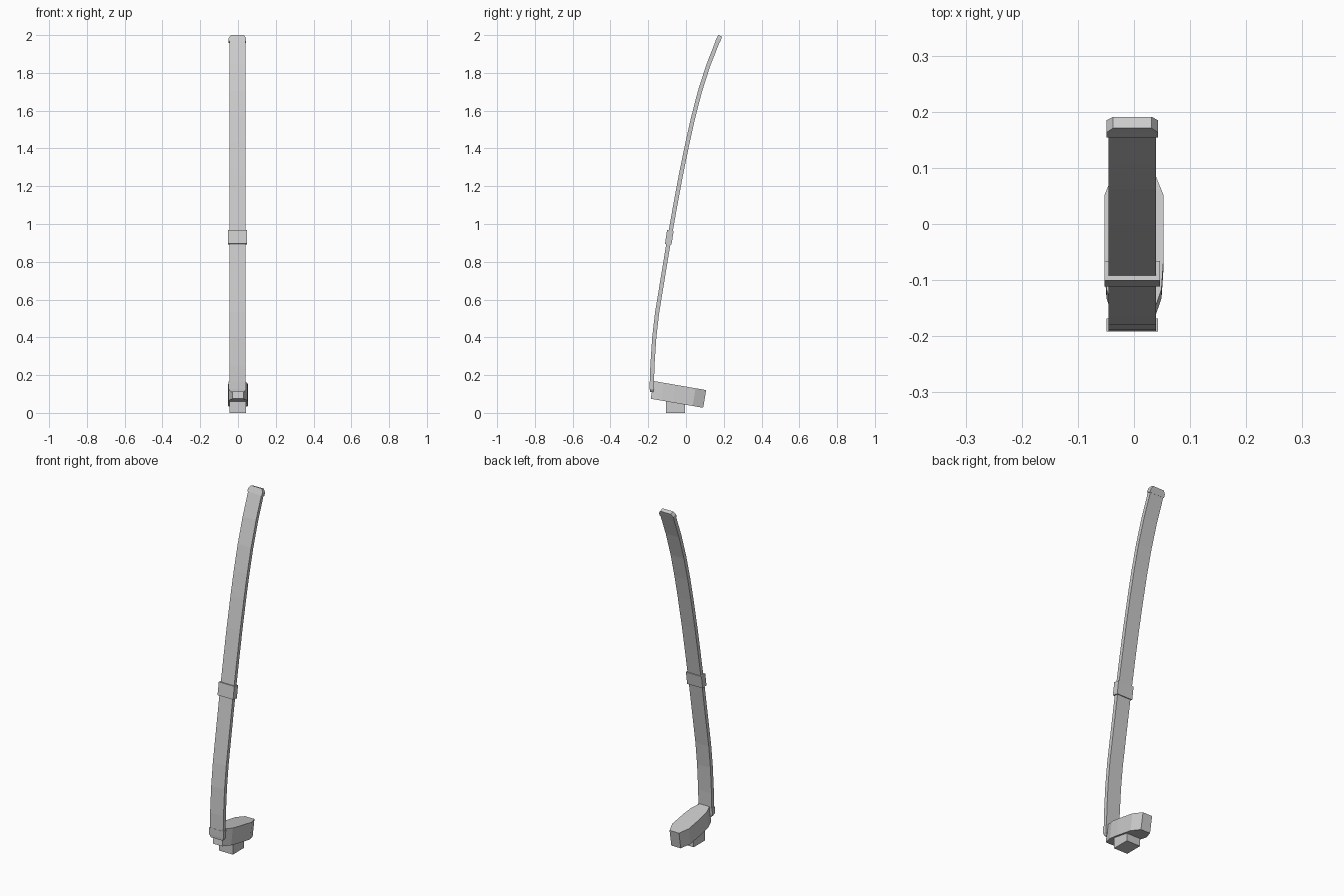
import bpy
from mathutils import Vector

if "Cube" in bpy.data.objects:
    bpy.data.objects.remove(bpy.data.objects["Cube"])


def mesh_object(name, verts, faces):
    me = bpy.data.meshes.new(name)
    me.from_pydata(verts, [], faces)
    me.validate()
    ob = bpy.data.objects.new(name, me)
    bpy.context.collection.objects.link(ob)
    return ob


def loft(name, rings):
    """Closed flat-faced skin through rings of equal point count."""
    n = len(rings[0])
    verts = [tuple(p) for r in rings for p in r]
    faces = [tuple(range(n))[::-1], tuple(range(len(verts) - n, len(verts)))]
    for k in range(len(rings) - 1):
        for i in range(n):
            a, b = k * n + i, k * n + (i + 1) % n
            faces.append((a, b, b + n, a + n))
    return mesh_object(name, verts, faces)


def band(name, stations, cx=-0.003):
    """Rectangular section along a path; station = (y, z, half width, half depth)."""
    pts = [Vector((cx, s[0], s[1])) for s in stations]
    rings = []
    for i, p in enumerate(pts):
        t = (pts[min(i + 1, len(pts) - 1)] - pts[max(i - 1, 0)]).normalized()
        nrm = Vector((0, t.z, -t.y))
        w, d = stations[i][2:]
        rings.append([p + Vector((sx * w, 0, 0)) + nrm * (sy * d)
                      for sx, sy in ((-1, -1), (1, -1), (1, 1), (-1, 1))])
    return loft(name, rings)


# long curved blade strip
path = [(-0.181, 0.13), (-0.178, 0.25), (-0.168, 0.40), (-0.153, 0.53),
        (-0.122, 0.72), (-0.094, 0.89), (-0.078, 0.98), (-0.053, 1.12),
        (-0.027, 1.26), (0.008, 1.43), (0.037, 1.56), (0.073, 1.70),
        (0.118, 1.84), (0.167, 1.965)]
band("curved_strip", [(y, z, 0.0425, 0.011) for y, z in path])

# end caps, narrowed at the outer corners
band("top_cap", [(0.166, 1.963, 0.046, 0.013), (0.174, 1.98, 0.046, 0.012),
                 (0.181, 1.996, 0.034, 0.011)])
band("bottom_cap", [(-0.180, 0.165, 0.046, 0.012), (-0.181, 0.125, 0.046, 0.011),
                    (-0.182, 0.11, 0.036, 0.009)])

# collar around the middle
band("collar", [(-0.094, 0.893, 0.0495, 0.0175), (-0.083, 0.965, 0.0495, 0.0175)])

# tilted foot body with tapered ends
half = [(0.030, 0.0), (0.049, 0.055), (0.053, 0.115), (0.053, 0.225), (0.030, 0.282)]
outline = half + [(-x, s) for x, s in reversed(half)]
along = Vector((0, 0.985, -0.170))
up = Vector((0, 0.170, 0.985))
start = Vector((0, -0.187, 0.075))
loft("foot_body", [[start + Vector((x, 0, 0)) + along * s + up * h for x, s in outline]
                   for h in (0.0, 0.095)])

# block under the foot
loft("foot_block", [[(x, y, z) for x, y in ((-0.045, -0.107), (0.042, -0.107),
                                            (0.042, -0.006), (-0.045, -0.006))]
                    for z in (0.0, 0.07)])
